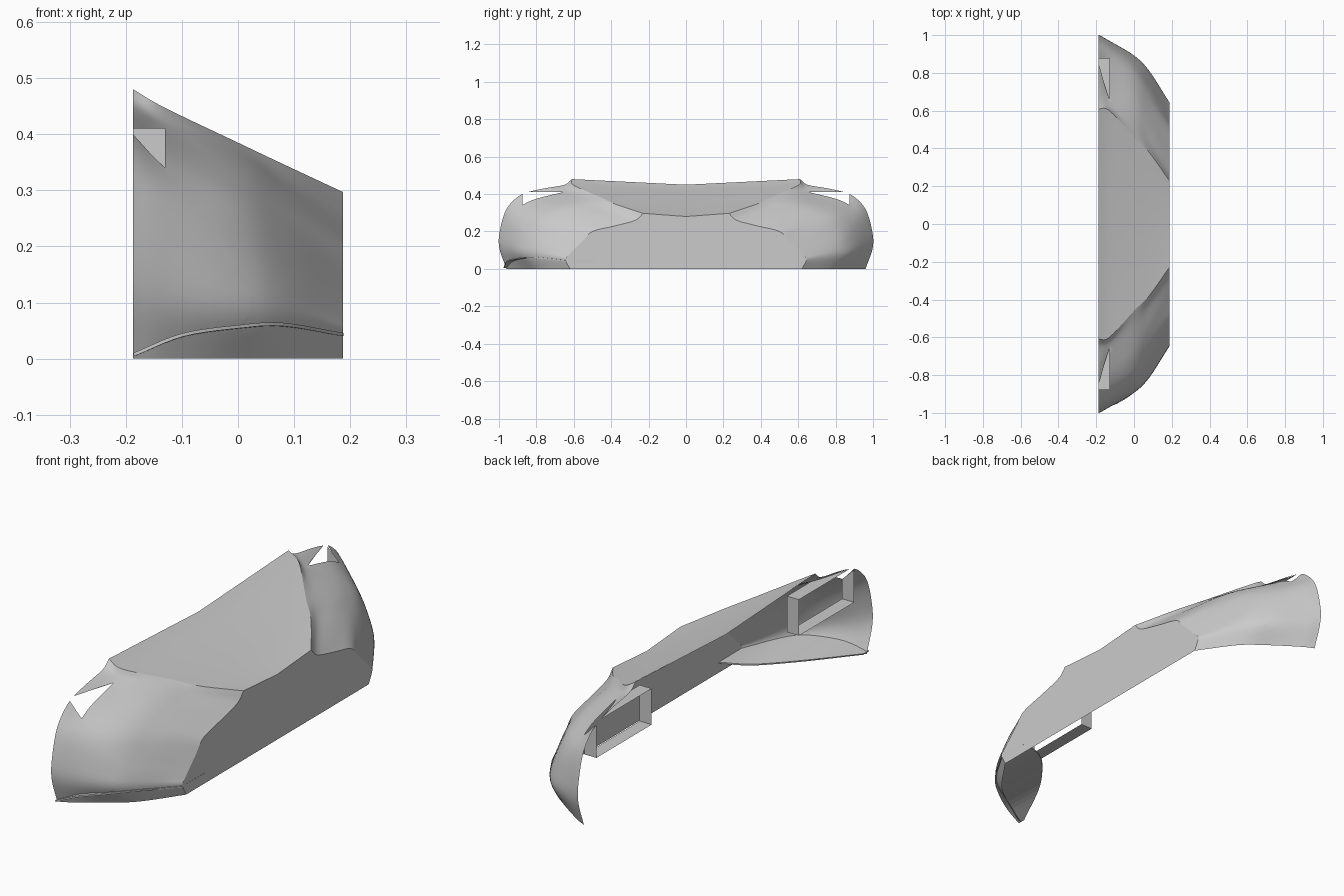
import bpy
import bmesh
from mathutils import Vector

cube = bpy.data.objects.get("Cube")
if cube:
    bpy.data.objects.remove(cube, do_unlink=True)

# Single grey paint
GREY = (0.6, 0.6, 0.6, 1)
paint = bpy.data.materials.new("plain_grey")
paint.use_nodes = True
paint.diffuse_color = GREY
paint.node_tree.nodes["Principled BSDF"].inputs["Base Color"].default_value = GREY

# Corner cross-sections: x station, then (y, z) from the top seam down to the bottom edge
SECTIONS = [
    (-.187, [(.61, .48), (.65, .45), (.76, .43), (.84, .412), (.9, .385), (.96, .32), (.992, .22), (1, .12), (.96, 0)]),
    (-.13, [(.6, .447), (.62, .425), (.66, .41), (.8, .375), (.875, .34), (.93, .29), (.96, .2), (.968, .1), (.93, 0)]),
    (0, [(.46, .385), (.52, .37), (.64, .345), (.72, .32), (.8, .28), (.85, .22), (.88, .15), (.89, .08), (.84, 0)]),
    (.08, [(.38, .347), (.43, .32), (.54, .3), (.64, .27), (.71, .23), (.765, .17), (.8, .12), (.81, .07), (.77, 0)]),
    (.187, [(.23, .297), (.27, .26), (.38, .23), (.5, .2), (.55, .15), (.6, .1), (.63, .07), (.645, .05), (.62, 0)]),
]
BACK, FRONT = SECTIONS[0][0], SECTIONS[-1][0]
BOX_X, BOX_IN, BOX_OUT, BOX_LOW, BOX_TOP = -.13, .5, .875, .255, .41


def smooth_path(points, steps):
    """Catmull-Rom curve through the points."""
    pts = [points[0] * 2 - points[1]] + points + [points[-1] * 2 - points[-2]]
    path = []
    for a, b, c, d in zip(pts, pts[1:], pts[2:], pts[3:]):
        for i in range(steps):
            t = i / steps
            path.append(b + (c - a) * t / 2 + (a * 2 - b * 5 + c * 4 - d) * t * t / 2
                        + (b * 3 - a - c * 3 + d) * t ** 3 / 2)
    return path + [points[-1]]


def finish(name, bm, smooth=False):
    mesh = bpy.data.meshes.new(name)
    bm.to_mesh(mesh)
    bm.free()
    obj = bpy.data.objects.new(name, mesh)
    bpy.context.collection.objects.link(obj)
    mesh.materials.append(paint)
    if smooth:
        bpy.ops.object.select_all(action="DESELECT")
        obj.select_set(True)
        bpy.context.view_layer.objects.active = obj
        bpy.ops.object.shade_smooth_by_angle(angle=.6)
    return obj


def grid(rows, flip=False):
    """Quad sheet through equal-length rows of points."""
    bm = bmesh.new()
    lines = [[bm.verts.new(p) for p in row] for row in rows]
    for low, high in zip(lines, lines[1:]):
        for i in range(len(low) - 1):
            quad = [low[i], low[i + 1], high[i + 1], high[i]]
            bm.faces.new(quad[::-1] if flip else quad)
    return bm


def polygons(faces):
    bm = bmesh.new()
    for face in faces:
        bm.faces.new([bm.verts.new(p) for p in face])
    bmesh.ops.remove_doubles(bm, verts=bm.verts, dist=.0005)
    return bm


# Smooth corner surface, resampled along and across
sections = [smooth_path([Vector((x, y, z)) for y, z in pts], 4) for x, pts in SECTIONS]
columns = [smooth_path(list(column), 5) for column in zip(*sections)]
rows = [list(row) for row in zip(*columns)]
seam = columns[0]


def mirrored(p, side):
    return Vector((p.x, p.y * side, p.z))


for side, label in ((1, "back"), (-1, "front")):
    # Corner shell, with the notch where the recess breaks through
    bm = grid([[mirrored(p, side) for p in row] for row in rows], side > 0)
    for co, no in (((0, BOX_OUT * side, 0), (0, 1, 0)), ((0, 0, BOX_TOP), (0, 0, 1))):
        bmesh.ops.bisect_plane(bm, geom=bm.verts[:] + bm.edges[:] + bm.faces[:],
                               plane_co=co, plane_no=no)
    notch = []
    for face in bm.faces:
        c = face.calc_center_median()
        if c.x < BOX_X and BOX_IN < abs(c.y) < BOX_OUT and BOX_LOW < c.z < BOX_TOP:
            notch.append(face)
    bmesh.ops.delete(bm, geom=notch, context="FACES")
    finish(label + "_corner_shell", bm, True)

    # Open rectangular recess, trimmed where it meets the shell
    def at(x, y, z):
        return Vector((x, y * side, z))

    walls = [
        [at(BACK, BOX_IN, BOX_LOW), at(BOX_X, BOX_IN, BOX_LOW), at(BOX_X, BOX_OUT, BOX_LOW), at(BACK, BOX_OUT, BOX_LOW)],
        [at(BACK, BOX_IN, BOX_LOW), at(BOX_X, BOX_IN, BOX_LOW), at(BOX_X, BOX_IN, BOX_TOP), at(BACK, BOX_IN, BOX_TOP)],
        [at(BACK, BOX_OUT, BOX_LOW), at(BOX_X, BOX_OUT, BOX_LOW), at(BOX_X, BOX_OUT, .34), at(BACK, BOX_OUT, .395)],
        [at(BACK, BOX_IN, BOX_TOP), at(BOX_X, BOX_IN, BOX_TOP), at(BOX_X, .66, BOX_TOP), at(BACK, .84, BOX_TOP)],
    ]
    finish(label + "_recess_walls", polygons(walls))

# Sloping top, sagging slightly along the middle
top_rows = []
for p in seam:
    t = (p.x - BACK) / (FRONT - BACK)
    middle = Vector((p.x, 0, .45 - .17 * t))
    top_rows.append([mirrored(p, -1), middle, p])
finish("sloping_top", grid(top_rows), True)

# Flat upright panel closing the +x side
outline = rows[-1]
half = [mirrored(p, -1) for p in outline]
finish("flat_side_panel", polygons([outline[::-1] + [Vector((FRONT, 0, .28))] + half]))

# Thin lower ledge at the front corner only
outer = smooth_path([Vector(p) for p in (
    (BACK, -.975, .01), (-.1, -.955, .045), (0, -.893, .06), (.08, -.815, .064), (FRONT, -.648, .046))], 5)
inner = smooth_path([Vector(p) for p in (
    (BACK, -.94, .01), (-.1, -.74, .04), (0, -.6, .05), (.08, -.53, .05), (FRONT + .001, -.49, .045))], 5)
ledge = finish("lower_ledge", grid([outer, inner]))
thickness = ledge.modifiers.new("thickness", "SOLIDIFY")
thickness.thickness = .006
